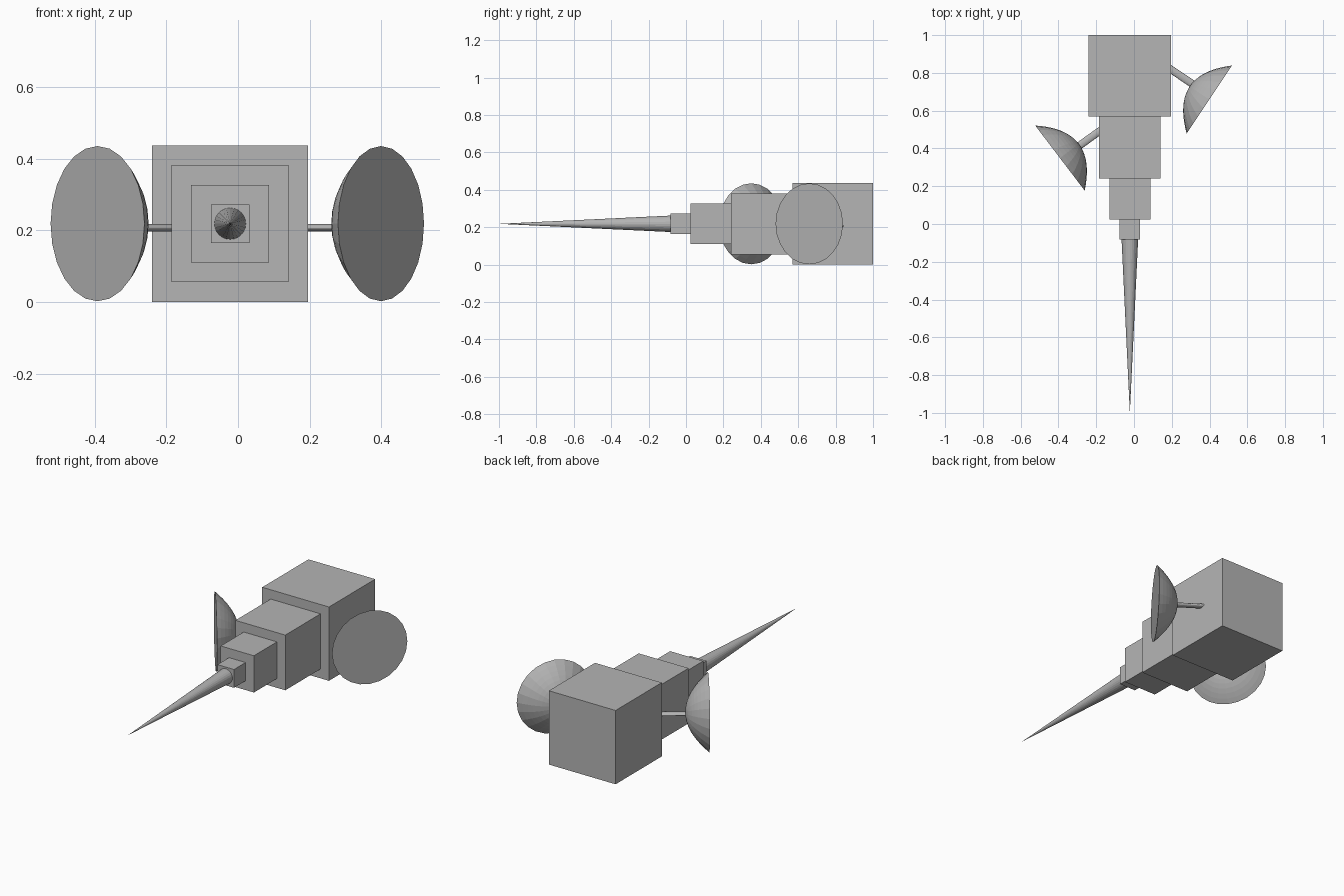
import bpy, bmesh, math
from mathutils import Vector, Matrix

if "Cube" in bpy.data.objects:
    bpy.data.objects.remove(bpy.data.objects["Cube"])

CX, CZ = -0.022, 0.2185   # axis of the stepped body

grey = bpy.data.materials.new("mid_grey")
grey.diffuse_color = (0.46, 0.46, 0.46, 1)
grey.use_nodes = True
grey.node_tree.nodes["Principled BSDF"].inputs["Base Color"].default_value = grey.diffuse_color


def make_object(name, bm):
    bmesh.ops.recalc_face_normals(bm, faces=bm.faces)
    mesh = bpy.data.meshes.new(name)
    bm.to_mesh(mesh)
    bm.free()
    mesh.materials.append(grey)
    obj = bpy.data.objects.new(name, mesh)
    bpy.context.collection.objects.link(obj)
    return obj


def cube(name, y0, y1, size):
    bm = bmesh.new()
    m = Matrix.Translation((CX, (y0 + y1) / 2, CZ)) @ Matrix.Diagonal((size, y1 - y0, size, 1))
    bmesh.ops.create_cube(bm, size=1, matrix=m)
    make_object(name, bm)


def dish(name, centre, normal, radius=0.2165, depth=0.125, segs=24, rings=10):
    # closed parabolic bowl: flat disc facing along the normal, dome behind it
    bm = bmesh.new()
    prof = [bm.verts.new((radius * i / rings, 0, depth * ((i / rings) ** 2 - 1)))
            for i in range(rings + 1)]
    edges = [bm.edges.new(p) for p in zip(prof, prof[1:])]
    bmesh.ops.spin(bm, geom=prof + edges, axis=(0, 0, 1), cent=(0, 0, 0),
                   angle=2 * math.pi, steps=segs)
    bmesh.ops.remove_doubles(bm, verts=bm.verts, dist=0.0005)
    bmesh.ops.holes_fill(bm, edges=[e for e in bm.edges if e.is_boundary], sides=0)
    # turn the rim so that corners lie at the very top and bottom
    n = Vector(normal).normalized()
    up = Vector((0, 0, 1))
    rot = Matrix((up, n.cross(up), n)).transposed().to_4x4()
    bm.transform(Matrix.Translation(centre) @ rot)
    make_object(name, bm)


def stem(name, start, end, half_w=0.02, half_h=0.0105):
    # slightly flattened rod, lying level
    a, b = Vector(start), Vector(end)
    ang = math.atan2(b.y - a.y, b.x - a.x)
    m = (Matrix.Translation((a + b) / 2) @ Matrix.Rotation(ang, 4, 'Z')
         @ Matrix.Diagonal((1, half_w, half_h, 1)) @ Matrix.Rotation(math.pi / 2, 4, 'Y'))
    bm = bmesh.new()
    bmesh.ops.create_cone(bm, cap_ends=True, segments=24, radius1=1, radius2=1,
                          depth=(b - a).length, matrix=m)
    make_object(name, bm)


# Stepped body, large at the back
cube("body_rear", 0.569, 1.0, 0.436)
cube("body_middle", 0.24, 0.571, 0.326)
cube("body_front", 0.025, 0.243, 0.217)
cube("body_nose", -0.083, 0.027, 0.108)

# Long pointed spike
bm = bmesh.new()
bmesh.ops.create_cone(bm, cap_ends=True, segments=24, radius1=0.044, radius2=0, depth=0.92,
                      matrix=Matrix.Translation((CX, -0.54, CZ)) @ Matrix.Rotation(math.pi / 2, 4, 'X'))
make_object("spike", bm)

# Dishes and their stems
dish("right_dish", (0.399, 0.659, CZ), (0.832, -0.555, 0))
dish("left_dish", (-0.392, 0.349, CZ), (-0.797, -0.606, 0))
stem("right_stem", (0.166, 0.838, 0.207), (0.315, 0.738, 0.207))
stem("left_stem", (-0.15, 0.515, 0.207), (-0.31, 0.4, 0.207))
